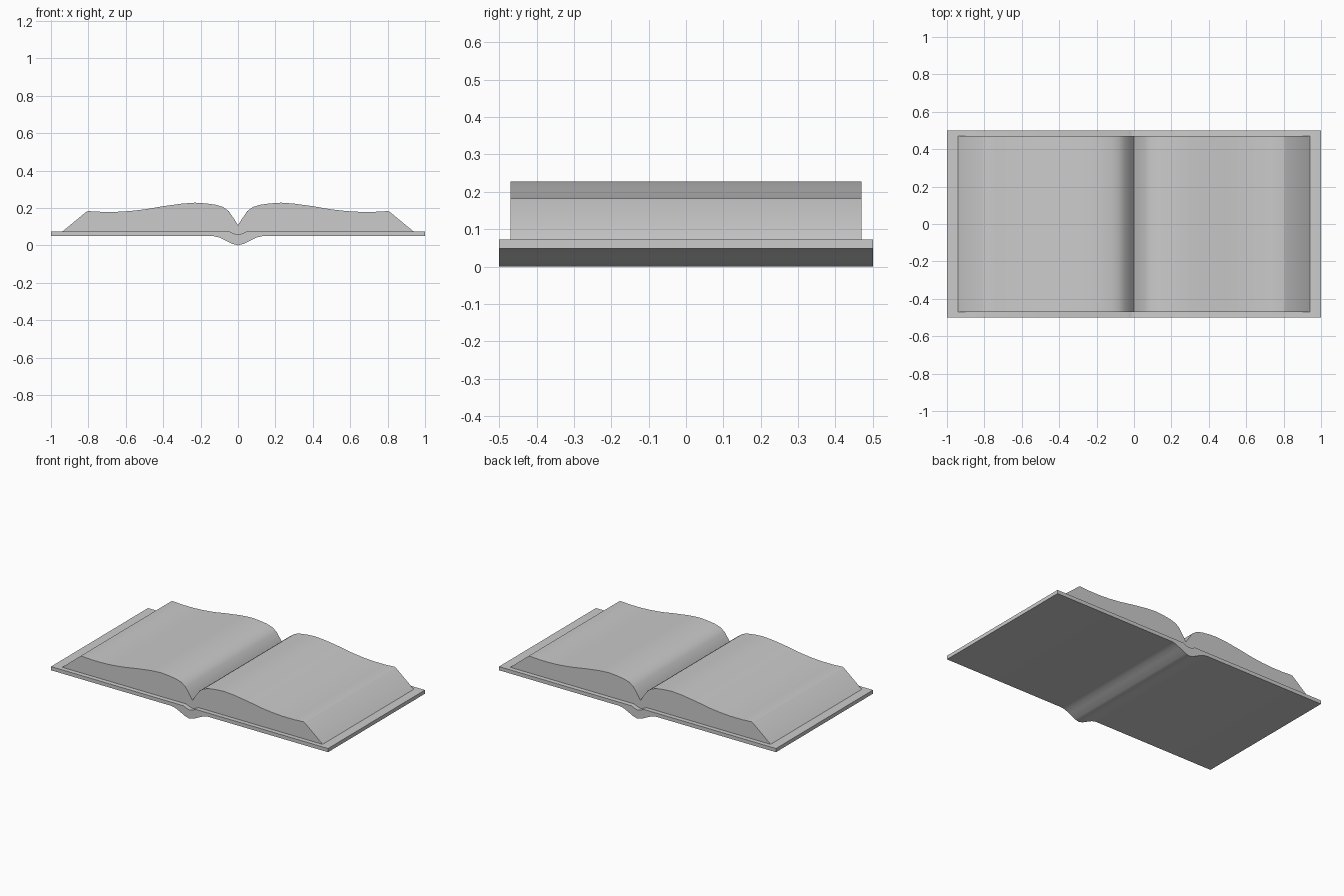
import bpy, bmesh, math

if "Cube" in bpy.data.objects:
    bpy.data.objects.remove(bpy.data.objects["Cube"])


def mirrored(half):
    """Left-to-right outline from a half profile that starts at x = 0."""
    return [(-x, z) for x, z in reversed(half[1:])] + half


def extrude_profile(name, top_half, bottom_half, depth):
    """Closed xz outline extruded along y, centred on y = 0."""
    top, bottom = mirrored(top_half), mirrored(bottom_half)
    outline = list(dict.fromkeys(bottom + top[::-1]))
    bm = bmesh.new()
    face = bm.faces.new([bm.verts.new((x, -depth / 2, z)) for x, z in outline])
    new = bmesh.ops.extrude_face_region(bm, geom=[face], use_keep_orig=True)["geom"]
    bmesh.ops.translate(bm, vec=(0, depth, 0),
                        verts=[v for v in new if isinstance(v, bmesh.types.BMVert)])
    bmesh.ops.recalc_face_normals(bm, faces=bm.faces)
    mesh = bpy.data.meshes.new(name)
    bm.to_mesh(mesh)
    bm.free()
    obj = bpy.data.objects.new(name, mesh)
    bpy.context.collection.objects.link(obj)
    bpy.ops.object.select_all(action='DESELECT')
    obj.select_set(True)
    bpy.context.view_layer.objects.active = obj
    bpy.ops.object.shade_smooth_by_angle(angle=math.radians(45))
    return obj


# Cover: two flat boards joined by a sagging spine
cover_top = [(0, .057), (.02, .062), (.045, .073), (1, .073)]
cover_bottom = [(0, 0), (.03, .008), (.07, .028), (.10, .042), (.13, .049), (1, .049)]
extrude_profile("cover", cover_top, cover_bottom, 1.0)

# Pages: two curved blocks meeting in a sharp gutter, sloped at the outer edge
page_top = [(0, .107), (.02, .14), (.05, .183), (.08, .205), (.12, .217),
            (.17, .224), (.23, .228), (.30, .223), (.40, .209), (.50, .192),
            (.58, .183), (.65, .179), (.73, .179), (.80, .183), (.81, .18), (.94, .073)]
page_bottom = cover_top[:3] + [(.94, .073)]
extrude_profile("pages", page_top, page_bottom, 0.94)
